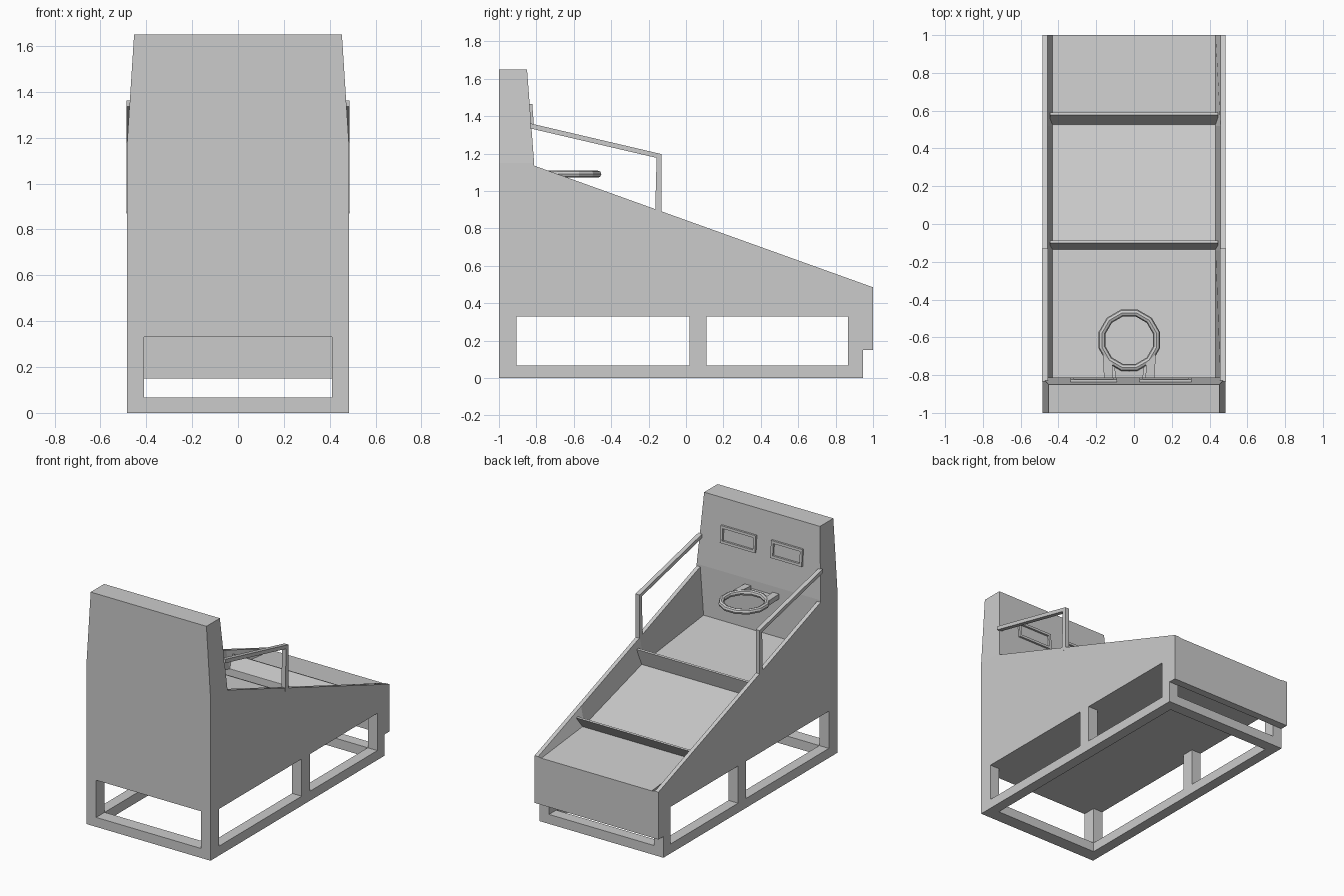
import bpy, bmesh
from math import pi, cos, sin

if "Cube" in bpy.data.objects:
    bpy.data.objects.remove(bpy.data.objects["Cube"])


def make(name, verts, faces):
    me = bpy.data.meshes.new(name)
    me.from_pydata(verts, [], faces)
    bm = bmesh.new()
    bm.from_mesh(me)
    bmesh.ops.recalc_face_normals(bm, faces=bm.faces)
    bm.to_mesh(me)
    bm.free()
    ob = bpy.data.objects.new(name, me)
    bpy.context.collection.objects.link(ob)
    return ob


def loft(name, rings, closed=False):
    """Skin equal-length rings; cap the ends, or join last to first."""
    n, m = len(rings[0]), len(rings)
    verts = [v for r in rings for v in r]
    faces = []
    for k in range(m if closed else m - 1):
        a, b = k * n, (k + 1) % m * n
        faces += [(a + i, a + (i + 1) % n, b + (i + 1) % n, b + i) for i in range(n)]
    if not closed:
        faces += [tuple(range(n)), tuple(range((m - 1) * n, m * n))]
    return make(name, verts, faces)


def prism(name, x0, x1, prof):
    """Extrude a (y, z) profile along x."""
    return loft(name, [[(x, y, z) for y, z in prof] for x in (x0, x1)])


def box(name, x0, x1, y0, y1, z0, z1):
    return prism(name, x0, x1, [(y0, z0), (y1, z0), (y1, z1), (y0, z1)])


W, WIN, DECK, RAIL = 0.485, 0.41, 0.33, 0.067

# open base frame: rails and posts
for s, side in ((-1, "left"), (1, "right")):
    a, b = sorted((s * WIN, s * W))
    box("base_rail_" + side, a, b, -1, 0.945, 0, RAIL)
    for i, (y0, y1) in enumerate(((-1, -0.905), (0.02, 0.11), (0.865, 0.945))):
        box(f"base_post_{side}_{i}", a, b, y0, y1, RAIL, DECK)
box("base_rail_front", -WIN, WIN, -1, -0.905, 0, RAIL)
box("base_rail_back", -WIN, WIN, 0.865, 0.945, 0, RAIL)
box("end_panel", -W, W, 0.945, 1, 0.15, DECK)

# tub: sloping walls and a bent ball ramp, lofted along y
rings = []
for y, floor in ((-0.815, 0.80), (-0.14, 0.72), (0.52, 0.53), (1, 0.48)):
    top = 0.485 + (1 - y) * 0.359
    half = [(W, DECK), (W, top), (0.457, top), (0.432, floor)]
    pts = half + [(-x, z) for x, z in reversed(half)]
    rings.append([(x, y, z) for x, z in pts])
loft("ball_tub", rings)

# tall tapered backboard
loft("backboard", [[(-w, -1, z), (w, -1, z), (w, y, z), (-w, y, z)]
                   for w, y, z in ((W, -0.815, DECK), (W, -0.812, 1.15), (0.453, -0.85, 1.65))])

# leaning dividers across the ramp
for i, (y0, z0, y1, z1) in enumerate(((-0.14, 0.70, -0.092, 0.835), (0.515, 0.51, 0.585, 0.61))):
    prism(f"ramp_divider_{i}", -0.445, 0.445,
          [(y0, z0), (y1 - 0.008, z1), (y1 + 0.005, z1 - 0.004), (y0 + 0.013, z0)])

# side handrails
for s, side in ((-1, "left"), (1, "right")):
    prism("handrail_" + side, s * 0.455, s * 0.486,
          [(-0.835, 1.362), (-0.13, 1.197), (-0.13, 0.87),
           (-0.165, 0.88), (-0.157, 1.177), (-0.835, 1.335)])

# hoop ring with two arms and a bracket
CX, CY, CZ = -0.025, -0.615, 1.09
hoop = []
for k in range(12):
    a = 2 * pi * (k + 0.5) / 12
    hoop.append([(CX + (0.149 + 0.019 * cos(t)) * cos(a),
                  CY + (0.149 + 0.019 * cos(t)) * sin(a),
                  CZ + 0.019 * sin(t)) for t in [2 * pi * j / 8 for j in range(8)]])
loft("hoop_ring", hoop, closed=True)
for s, side in ((-1, "left"), (1, "right")):
    loft("hoop_arm_" + side, [[(CX + s * x, y, z) for x, y in
         ((0.09, -0.735), (0.14, -0.69), (0.133, -0.83), (0.085, -0.83))] for z in (1.072, 1.108)])
loft("hoop_bracket", [[(CX + x, y, z) for x, y in
     ((-0.08, -0.755), (0, -0.78), (0.08, -0.755), (0.07, -0.83), (-0.07, -0.83))]
     for z in (1.076, 1.09)])

# two raised display frames on the sloping board
def board_y(z):
    return -0.812 - (z - 1.15) * 0.076

for i, (x0, x1) in enumerate(((-0.335, -0.09), (0.03, 0.305))):
    z0, z1, t = 1.345, 1.465, 0.018
    parts = ((x0, x1, z0, z0 + t), (x0, x1, z1 - t, z1),
             (x0, x0 + t, z0 + t, z1 - t), (x1 - t, x1, z0 + t, z1 - t))
    for j, (a, b, c, d) in enumerate(parts):
        prism(f"display_frame_{i}_{j}", a, b,
              [(board_y(c) - 0.01, c), (board_y(c) + 0.014, c),
               (board_y(d) + 0.014, d), (board_y(d) - 0.01, d)])
